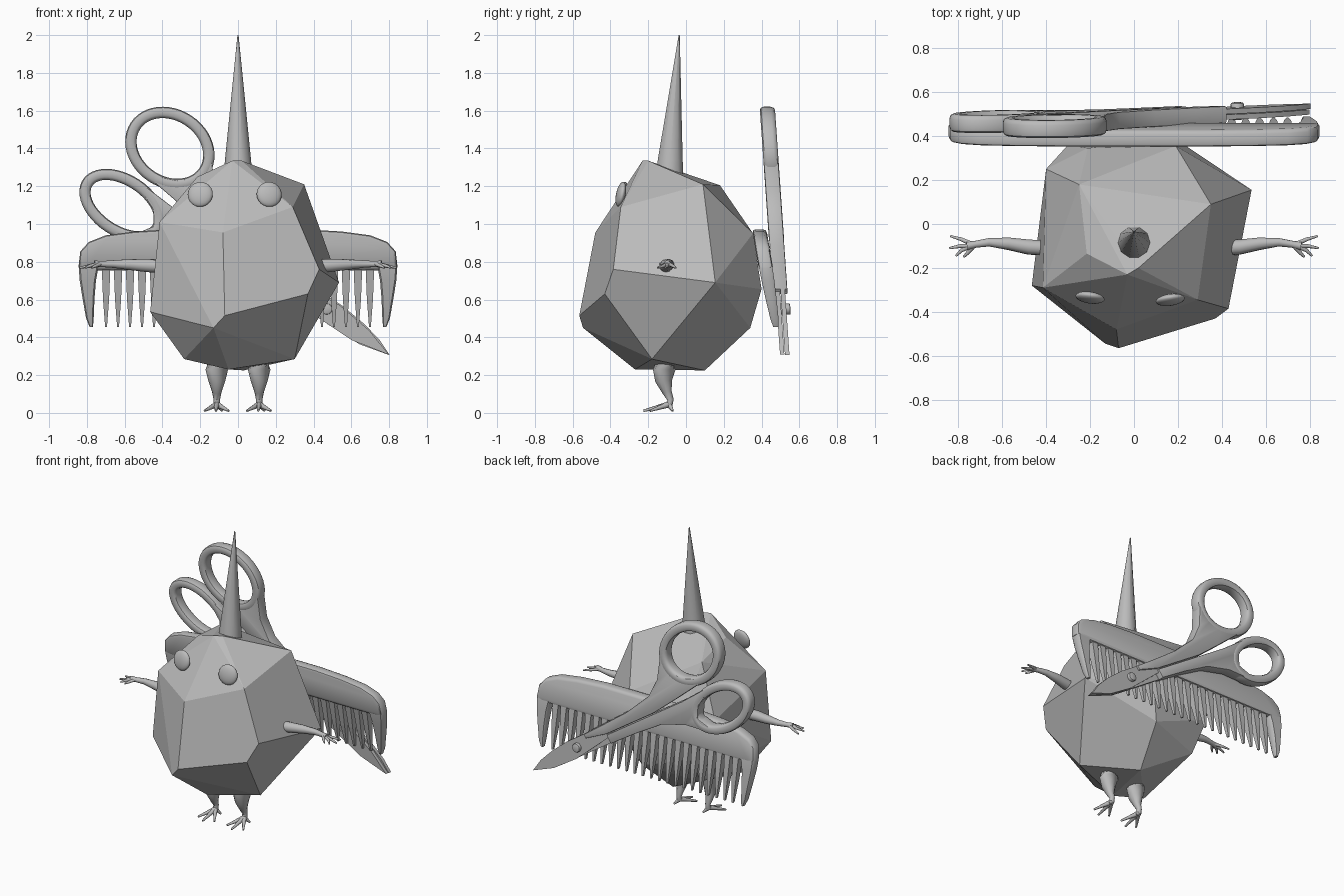
import bpy, bmesh, math
from mathutils import Vector, Matrix

if "Cube" in bpy.data.objects:
    bpy.data.objects.remove(bpy.data.objects["Cube"])

mat = bpy.data.materials.new("plain grey")
mat.diffuse_color = (0.5, 0.5, 0.5, 1)
mat.use_nodes = True
mat.node_tree.nodes["Principled BSDF"].inputs["Base Color"].default_value = mat.diffuse_color


def finish(name, bm, smooth=None):
    bmesh.ops.recalc_face_normals(bm, faces=bm.faces)
    me = bpy.data.meshes.new(name)
    bm.to_mesh(me)
    bm.free()
    ob = bpy.data.objects.new(name, me)
    bpy.context.collection.objects.link(ob)
    me.materials.append(mat)
    if smooth:
        bpy.ops.object.select_all(action='DESELECT')
        ob.select_set(True)
        bpy.context.view_layer.objects.active = ob
        bpy.ops.object.shade_smooth_by_angle(angle=math.radians(smooth))
    return ob


def skin(bm, a, b):
    """Bridge two rings of equal size."""
    n = len(a)
    for k in range(n):
        bm.faces.new((a[k], a[(k + 1) % n], b[(k + 1) % n], b[k]))


def tube(bm, pts, radii, n=10):
    """Tapered capped tube through the points."""
    pts = [Vector(p) for p in pts]
    rings = []
    for i, p in enumerate(pts):
        d = pts[min(i + 1, len(pts) - 1)] - pts[max(i - 1, 0)]
        q = Vector((0, 0, 1)).rotation_difference(d.normalized())
        rings.append([bm.verts.new(p + q @ Vector((radii[i] * math.cos(2 * math.pi * k / n),
                                                   radii[i] * math.sin(2 * math.pi * k / n), 0)))
                      for k in range(n)])
    for a, b in zip(rings, rings[1:]):
        skin(bm, a, b)
    bm.faces.new(rings[0])
    bm.faces.new(rings[-1])


def plate(bm, outline, y0, y1, bevel=0.0):
    """Extrude an x-z outline from y0 to y1, optionally with rounded rims."""
    tmp = bmesh.new()
    f = tmp.faces.new([tmp.verts.new((x, y0, z)) for x, z in outline])
    ext = bmesh.ops.extrude_face_region(tmp, geom=[f])
    for v in ext["geom"]:
        if isinstance(v, bmesh.types.BMVert):
            v.co.y = y1
    bmesh.ops.recalc_face_normals(tmp, faces=tmp.faces)
    if bevel:
        rim = [e for e in tmp.edges if abs(e.verts[0].co.y - e.verts[1].co.y) < 1e-6]
        bmesh.ops.bevel(tmp, geom=rim, offset=bevel, segments=2, profile=0.5, affect='EDGES')
    me = bpy.data.meshes.new("tmp")
    tmp.to_mesh(me)
    tmp.free()
    bm.from_mesh(me)
    bpy.data.meshes.remove(me)


def lean(bm, y, z, slope):
    """Lean a flat item built around y = 0 so that it passes through (y, z)."""
    for v in bm.verts:
        v.co.y += y + slope * (v.co.z - z)


# faceted rock body
bm = bmesh.new()
for p in [(-.03, -.23, 1.335), (.02, -.2, 1.335), (.35, .09, 1.21), (-.25, .18, 1.205),
          (.19, .355, .95), (.29, -.345, 1.09), (-.08, -.48, .955), (-.07, -.565, .515),
          (-.13, -.545, .45), (-.465, -.28, .535), (-.415, -.29, 1.01), (-.4, .25, .86),
          (-.21, .345, .88), (.535, .155, .69), (.43, -.385, .76), (.37, -.43, .63),
          (.3, -.18, .285), (-.285, -.24, .285), (-.05, -.27, .23), (.03, .1, .225),
          (.1, .34, .45), (.17, .4, .655), (-.3, .36, .6), (-.28, .24, .4), (-.215, -.135, 1.25)]:
    bm.verts.new(p)
bmesh.ops.convex_hull(bm, input=bm.verts)
bmesh.ops.dissolve_limit(bm, angle_limit=math.radians(8), verts=bm.verts, edges=bm.edges)
finish("body", bm)

# horn
bm = bmesh.new()
tube(bm, [(0, -.088, 1.22), (0, -.083, 1.34), (0, -.036, 2.0)], [.079, .069, .003], 10)
finish("horn", bm, 40)

# flattened eyes
for name, x, y, turn in (("left_eye", -.2, -.335, -.14), ("right_eye", .165, -.345, .14)):
    bm = bmesh.new()
    bmesh.ops.create_uvsphere(bm, u_segments=20, v_segments=12, radius=.067)
    bmesh.ops.transform(bm, verts=bm.verts, matrix=Matrix.Translation((x, y, 1.157))
                        @ Matrix.Rotation(turn, 4, 'Z') @ Matrix.Rotation(-.2, 4, 'X')
                        @ Matrix.Diagonal((1, .36, 1, 1)))
    finish(name, bm, 60)

for side, s in (("left", -1), ("right", 1)):
    # arm with spread fingers
    bm = bmesh.new()
    tube(bm, [(s * x, y, z) for x, y, z in ((.38, -.11, .775), (.48, -.105, .78), (.57, -.09, .785),
                                           (.66, -.083, .788), (.72, -.092, .788), (.76, -.1, .788))],
         [.036, .035, .029, .02, .016, .019])
    for pts in (((.74, -.09), (.785, -.07), (.835, -.055)), ((.74, -.1), (.79, -.1), (.84, -.11)),
                ((.74, -.1), (.785, -.12), (.81, -.145)), ((.73, -.1), (.755, -.13), (.775, -.15))):
        tube(bm, [(s * x, y, .788 - .01 * i) for i, (x, y) in enumerate(pts)], [.011, .009, .005], 8)
    finish(side + "_arm", bm, 50)

    # leg with splayed toes
    bm = bmesh.new()
    x = s * .112
    tube(bm, [(x, -.115, .3), (x, -.115, .23), (x, -.118, .17), (x, -.1, .11), (x, -.082, .07), (x, -.09, .04)],
         [.062, .06, .045, .025, .017, .018], 12)
    for dx, dy in ((-.065, -.19), (-.005, -.225), (.062, -.19), (.03, -.07)):
        tube(bm, [(x, -.09, .045), (x + dx * .5, (dy - .09) / 2, .028), (x + dx, dy, .011)],
             [.017, .011, .006], 8)
    finish(side + "_leg", bm, 50)

# comb: arched spine, two end guards and a row of tapered teeth
half = [(.35, .972), (.55, .96), (.7, .94), (.79, .905), (.835, .855), (.845, .77), (.8, .755)]
bm = bmesh.new()
plate(bm, half + [(-x, z) for x, z in reversed(half)], -.038, .038, .018)
lean(bm, .4, .9, -.17)
finish("comb_spine", bm, 40)

for side, s in (("left", -1), ("right", 1)):
    bm = bmesh.new()
    rings = []
    for z, xi, xo, t in ((.84, .72, .835, .03), (.765, .74, .843, .036), (.7, .752, .838, .034), (.6, .76, .822, .029),
                         (.5, .764, .804, .022), (.455, .768, .786, .014)):
        c = min(.012, t * .4)
        rings.append([bm.verts.new((s * x, y, z)) for x, y in
                      ((xi, -t + c), (xi + c * .7, -t), (xo - c * .7, -t), (xo, -t + c),
                       (xo, t - c), (xo - c * .7, t), (xi + c * .7, t), (xi, t - c))])
    for a, b in zip(rings, rings[1:]):
        skin(bm, a, b)
    bm.faces.new(rings[0])
    bm.faces.new(rings[-1])
    lean(bm, .4, .9, -.17)
    finish(side + "_comb_guard", bm, 40)

bm = bmesh.new()
for i in range(23):
    x = (i - 11) * .0635
    rings = []
    for z, w, t in ((.8, .024, .027), (.6, .016, .02), (.455, .005, .008)):
        rings.append([bm.verts.new((x + a * w, b * t, z)) for a, b in ((-1, -1), (1, -1), (1, 1), (-1, 1))])
    for a, b in zip(rings, rings[1:]):
        skin(bm, a, b)
    bm.faces.new(rings[0])
    bm.faces.new(rings[-1])
lean(bm, .4, .9, -.17)
finish("comb_teeth", bm)

# scissors: outlines are given along and across the line from pivot to tip
PX, PZ = .47, .55


def along(pts):
    return [(PX + .83 * u + .55 * v, PZ - .55 * u + .83 * v) for u, v in pts]


def scissor_part(name, bm):
    lean(bm, .43, 1.62, -.07)
    finish(name, bm, 40)


# oval finger loops with a rounded-box section
for name, u, v, ru, rv in (("upper", -1.167, .251, .219, .178), ("lower", -1.21, -.142, .221, .134)):
    bm = bmesh.new()
    N, M = 48, 12
    grid = []
    for i in range(N):
        a = 2 * math.pi * i / N
        row = []
        for k in range(M):
            b = 2 * math.pi * (k + .5) / M
            cb, sb = math.cos(b), math.sin(b)
            r = .031 * math.copysign(abs(cb) ** .6, cb)
            x, z = along([(u + (ru + r) * math.cos(a), v + (rv + r) * math.sin(a))])[0]
            row.append(bm.verts.new((x, .041 * math.copysign(abs(sb) ** .6, sb), z)))
        grid.append(row)
    for i in range(N):
        skin(bm, grid[i], grid[(i + 1) % N])
    scissor_part(name + "_finger_loop", bm)

# handles, flaring into the loops
bm = bmesh.new()
plate(bm, along([(-.985, .365), (-.92, .29), (-.84, .19), (-.72, .115), (-.5, .078), (-.27, .066), (-.1, .06),
                 (-.1, .03), (-.27, .003), (-.7, .003), (-.9, .025), (-1.14, .055), (-1.14, .09),
                 (-1.03, .135), (-.97, .2), (-.955, .28)]), -.039, .039, .006)
scissor_part("upper_handle", bm)
bm = bmesh.new()
plate(bm, along([(-1.13, -.275), (-1.02, -.235), (-.9, -.15), (-.72, -.085), (-.5, -.07), (-.27, -.065), (-.27, -.003),
                 (-.7, -.003), (-.95, -.003), (-1.16, .01), (-1.16, -.025), (-1.06, -.07),
                 (-1.01, -.142), (-1.06, -.215)]), -.039, .039, .006)
scissor_part("lower_handle", bm)

# blades and pivot screw
bm = bmesh.new()
plate(bm, along([(-.3, .06), (.06, .06), (.2, .045), (.32, .02), (.415, -.02), (.25, -.06), (.05, -.065), (-.3, -.02)]), .002, .026)
scissor_part("back_blade", bm)
bm = bmesh.new()
plate(bm, along([(-.3, .03), (.05, .055), (.25, .03), (.41, -.02), (.2, -.065), (-.3, -.063)]), -.024, -.001)
scissor_part("front_blade", bm)
bm = bmesh.new()
plate(bm, [(PX + .03 * math.cos(k * math.pi / 8), PZ + .03 * math.sin(k * math.pi / 8)) for k in range(16)],
      -.03, .048, .008)
scissor_part("pivot_screw", bm)
